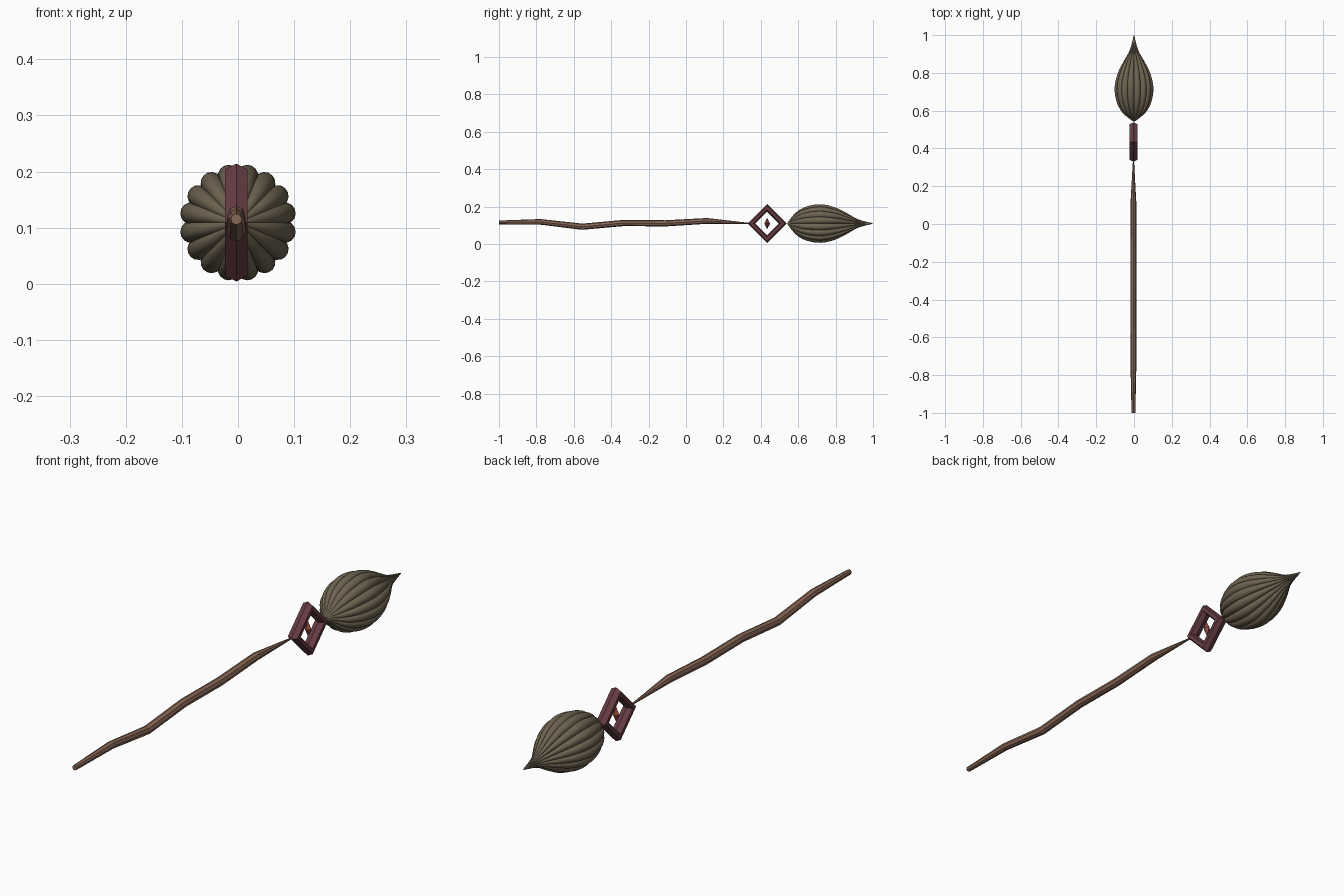
import bpy, math
from mathutils import Vector

if "Cube" in bpy.data.objects:
    bpy.data.objects.remove(bpy.data.objects["Cube"])

Z = 0.109    # height of the main axis
XO = -0.003  # handle and frame sit slightly off centre


def material(name, rgb):
    m = bpy.data.materials.new(name)
    m.diffuse_color = (*rgb, 1)
    m.use_nodes = True
    m.node_tree.nodes["Principled BSDF"].inputs["Base Color"].default_value = m.diffuse_color
    return m


def build(name, verts, faces, mat, smooth=False):
    me = bpy.data.meshes.new(name)
    me.from_pydata(verts, [], faces)
    me.materials.append(mat)
    me.polygons.foreach_set("use_smooth", [smooth] * len(me.polygons))
    ob = bpy.data.objects.new(name, me)
    bpy.context.collection.objects.link(ob)
    return ob


def tube(path, radii, side, n):
    """Sweep an n-gon along a planar path; side is the plane's normal."""
    verts, faces = [], []
    last = len(path) - 1
    for i, (p, r) in enumerate(zip(path, radii)):
        t = (path[min(i + 1, last)] - path[max(i - 1, 0)]).normalized()
        up = side.cross(t)
        for k in range(n):
            a = 2 * math.pi * k / n
            verts.append(p + r * (math.cos(a) * side + math.sin(a) * up))
    for i in range(last):
        for k in range(n):
            a, b = i * n + k, i * n + (k + 1) % n
            faces.append((a, a + n, b + n, b)[::-1])
    faces.append(tuple(reversed(range(n))))
    faces.append(tuple(range(last * n, last * n + n)))
    return verts, faces


def smooth_points(pts, steps):
    """Catmull-Rom interpolation of a short control list."""
    pts = [Vector(p) for p in pts]
    out = []
    for i in range(len(pts) - 1):
        b, c = pts[i], pts[i + 1]
        a, d = pts[max(i - 1, 0)], pts[min(i + 2, len(pts) - 1)]
        for s in range(steps):
            t = s / steps
            out.append(0.5 * (2 * b + (c - a) * t + (2 * a - 5 * b + 4 * c - d) * t * t
                              + (3 * b - a - 3 * c + d) * t ** 3))
    return out + [pts[-1]]


wood = material("wood", (0.25, 0.14, 0.095))
straw = material("straw", (0.155, 0.125, 0.08))
plum = material("plum", (0.13, 0.045, 0.055))
red = material("red", (0.3, 0.07, 0.045))

# Crooked handle
heights = [0.115, 0.118, 0.092, 0.112, 0.110, 0.123, 0.110]
radii = [0.010, 0.015, 0.0165, 0.0165, 0.0165, 0.0155, 0.003]
path = [Vector((XO, -1 + i * 0.2225, z)) for i, z in enumerate(heights)]
build("handle", *tube(path, radii, Vector((1, 0, 0)), 8), wood)

# Diamond frame with a hexagonal section
FY, R = 0.434, 0.084
verts, faces = [], []
for i in range(4):
    a = i * math.pi / 2
    for k in range(6):
        b = k * math.pi / 3
        rr = R + 0.021 * math.cos(b)
        verts.append((XO + 0.0235 * math.sin(b),
                      FY + rr * math.cos(a), Z + rr * math.sin(a)))
        j, l = (i + 1) % 4, (k + 1) % 6
        faces.append((i * 6 + k, j * 6 + k, j * 6 + l, i * 6 + l))
build("diamond_frame", verts, faces, plum)

# Small octahedral gem inside the frame
verts = [(XO, FY, Z + 0.03), (XO, FY, Z - 0.03)]
verts += [(XO + 0.016 * math.cos(k * math.pi / 2),
           FY + 0.016 * math.sin(k * math.pi / 2), Z) for k in range(4)]
faces = []
for k in range(4):
    a, b = 2 + k, 2 + (k + 1) % 4
    faces += [(a, b, 0), (b, a, 1)]
build("gem", verts, faces, red)

# Bristle head: 16 tapered strands bowed around the axis
# control points: (y, distance from axis, strand radius)
ctrl = [(0.545, 0.001, 0.004), (0.595, 0.050, 0.0125), (0.65, 0.076, 0.0175),
        (0.72, 0.085, 0.0195), (0.79, 0.074, 0.0155), (0.85, 0.051, 0.0100),
        (0.92, 0.019, 0.0037), (0.998, 0.001, 0.0010)]
profile = smooth_points(ctrl, 4)
verts, faces = [], []
for s in range(16):
    a = (s + 0.5) * math.pi / 8
    out = Vector((math.cos(a), 0, math.sin(a)))
    side = Vector((-math.sin(a), 0, math.cos(a)))
    path = [Vector((0, p[0], Z)) + out * p[1] for p in profile]
    v, f = tube(path, [p[2] for p in profile], side, 14)
    base = len(verts)
    verts += v
    faces += [tuple(i + base for i in face) for face in f]
build("bristles", verts, faces, straw, True)

# Consistent outward normals
import bmesh
for ob in bpy.context.collection.objects:
    bm = bmesh.new()
    bm.from_mesh(ob.data)
    bmesh.ops.recalc_face_normals(bm, faces=bm.faces)
    bm.to_mesh(ob.data)
    bm.free()
